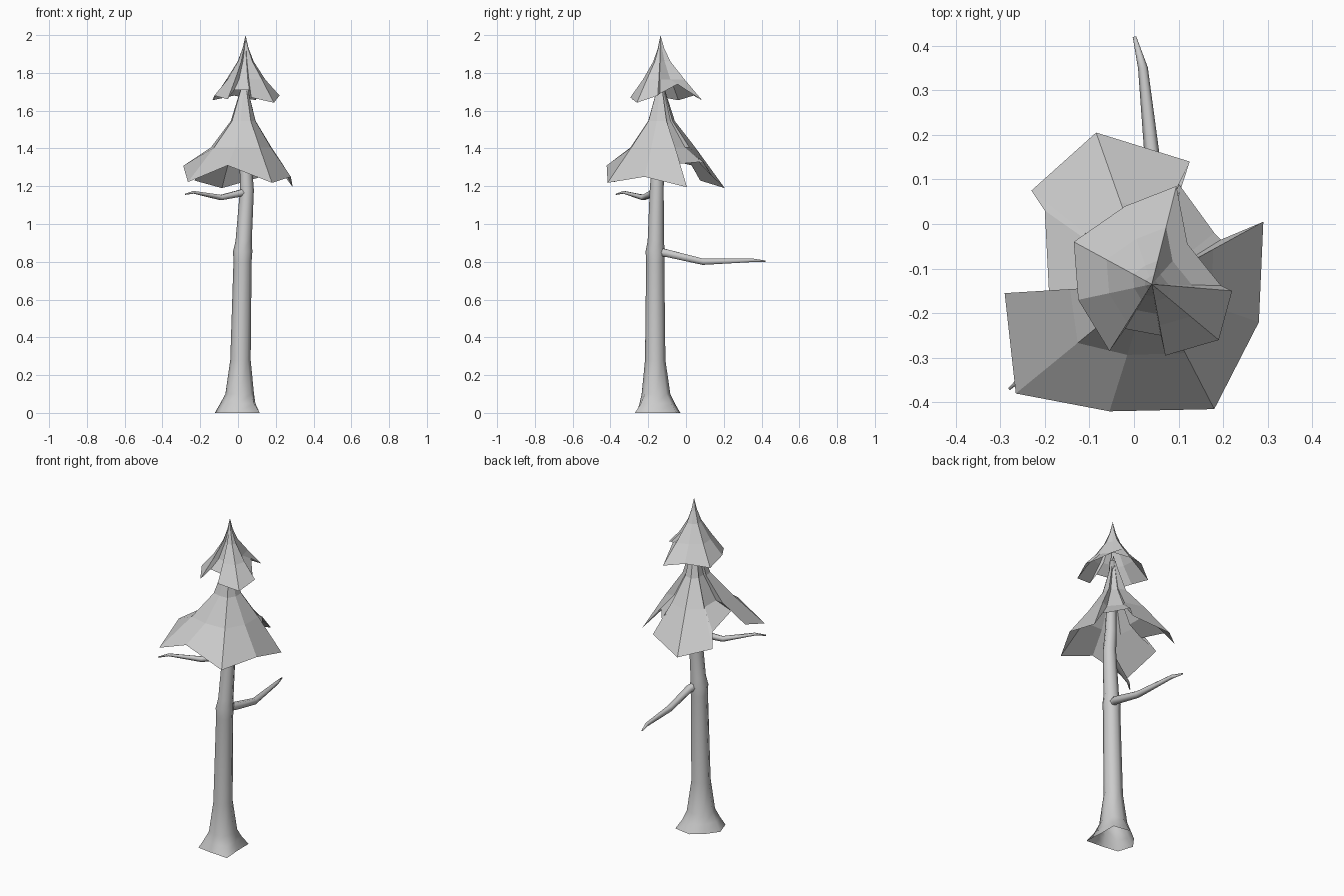
import bpy, bmesh, math
from mathutils import Vector

if "Cube" in bpy.data.objects:
    bpy.data.objects.remove(bpy.data.objects["Cube"])


def finish(name, bm, smooth):
    bmesh.ops.recalc_face_normals(bm, faces=bm.faces)
    me = bpy.data.meshes.new(name)
    bm.to_mesh(me)
    bm.free()
    for p in me.polygons:
        p.use_smooth = smooth
    ob = bpy.data.objects.new(name, me)
    bpy.context.collection.objects.link(ob)
    return ob


def tube(name, path, sides, roots=None, level=False):
    """Tapered tube through (x, y, z, radius) points; roots reshape the lowest ring."""
    bm = bmesh.new()
    pts = [Vector(p[:3]) for p in path]
    rings = []
    for i, p in enumerate(pts):
        t = (pts[min(i + 1, len(pts) - 1)] - pts[max(i - 1, 0)]).normalized()
        if level:
            u, v = Vector((1, 0, 0)), Vector((0, 1, 0))
        else:
            u = t.cross(Vector((0, 0, 1))).normalized()
            v = u.cross(t)
        ring = []
        for k in range(sides):
            a = math.tau * k / sides
            r = path[i][3]
            if roots:
                r *= 1 + (roots[k] - 1) * (1, .6, .2)[i] if i < 3 else 1
            ring.append(bm.verts.new(p + r * (math.cos(a) * u + math.sin(a) * v)))
        rings.append(ring)
    for a, b in zip(rings, rings[1:]):
        for k in range(sides):
            j = (k + 1) % sides
            bm.faces.new((a[k], a[j], b[j], b[k]))
    bm.faces.new(rings[-1])
    return finish(name, bm, True)


def skirt(name, apex, rings, hem, even):
    """Drooping foliage: rings of (fraction of hem radius, z) under an apex."""
    bm = bmesh.new()
    top = bm.verts.new(apex)
    offs = [Vector((x - apex[0], y - apex[1])) for x, y, _ in hem]
    mean = sum(o.length for o in offs) / len(offs)
    loops = []
    for f, z in rings:
        loop = []
        for o in offs:
            q = o.normalized() * f * ((1 - even) * o.length + even * mean)
            loop.append(bm.verts.new((apex[0] + q.x, apex[1] + q.y, z)))
        loops.append(loop)
    loops.append([bm.verts.new(h) for h in hem])
    n = len(hem)
    for k in range(n):
        j = (k + 1) % n
        bm.faces.new((top, loops[0][k], loops[0][j]))
        for a, b in zip(loops, loops[1:]):
            bm.faces.new((a[k], b[k], b[j], a[j]))
    return finish(name, bm, False)


# trunk with an uneven root flare
tube("trunk", [(.0, -.155, 0, .125), (.003, -.157, .05, .098), (.01, -.16, .1, .077),
               (.013, -.163, .28, .054), (.024, -.163, .8, .048), (.025, -.163, .855, .051),
               (.03, -.16, .91, .043), (.047, -.155, 1.18, .037), (.042, -.15, 1.3, .033),
               (.038, -.138, 1.75, .018)],
     8, roots=(.85, 1.2, 1, .8, .98, 1.05, .85, 1.3), level=True)

# bare branches
tube("back_branch", [(.03, -.15, .855, .026), (.05, -.10, .845, .023), (.047, .09, .80, .019),
                     (.02, .35, .808, .011), (.001, .42, .803, .004)], 6)
tube("left_branch", [(.04, -.16, 1.17, .022), (0, -.18, 1.16, .02), (-.09, -.225, 1.14, .016),
                     (-.235, -.33, 1.168, .008), (-.28, -.37, 1.157, .003)], 6)

# lower foliage, ragged hem
skirt("lower_foliage", (.035, -.135, 1.79), [(.08, 1.70), (.23, 1.545), (.56, 1.405)],
      [(.29, .005, 1.195), (.28, -.22, 1.25), (.18, -.415, 1.218), (-.055, -.42, 1.31),
       (-.265, -.38, 1.222), (-.29, -.155, 1.308), (-.19, -.165, 1.36), (-.2, .03, 1.31),
       (-.23, .075, 1.23), (-.085, .205, 1.19), (.125, .14, 1.25), (.10, .09, 1.33),
       (.18, -.02, 1.32), (.195, -.035, 1.32)], .15)

# upper foliage
skirt("upper_foliage", (.04, -.135, 2.0), [(.09, 1.93), (.24, 1.86), (.58, 1.765)],
      [(.095, .085, 1.655), (.12, -.045, 1.74), (.195, -.138, 1.69), (.22, -.15, 1.68),
       (.19, -.26, 1.642), (.07, -.295, 1.67), (.06, -.25, 1.71), (-.02, -.235, 1.71),
       (-.055, -.285, 1.66), (-.125, -.17, 1.68), (-.135, -.04, 1.655), (-.02, .04, 1.68)], 0)
